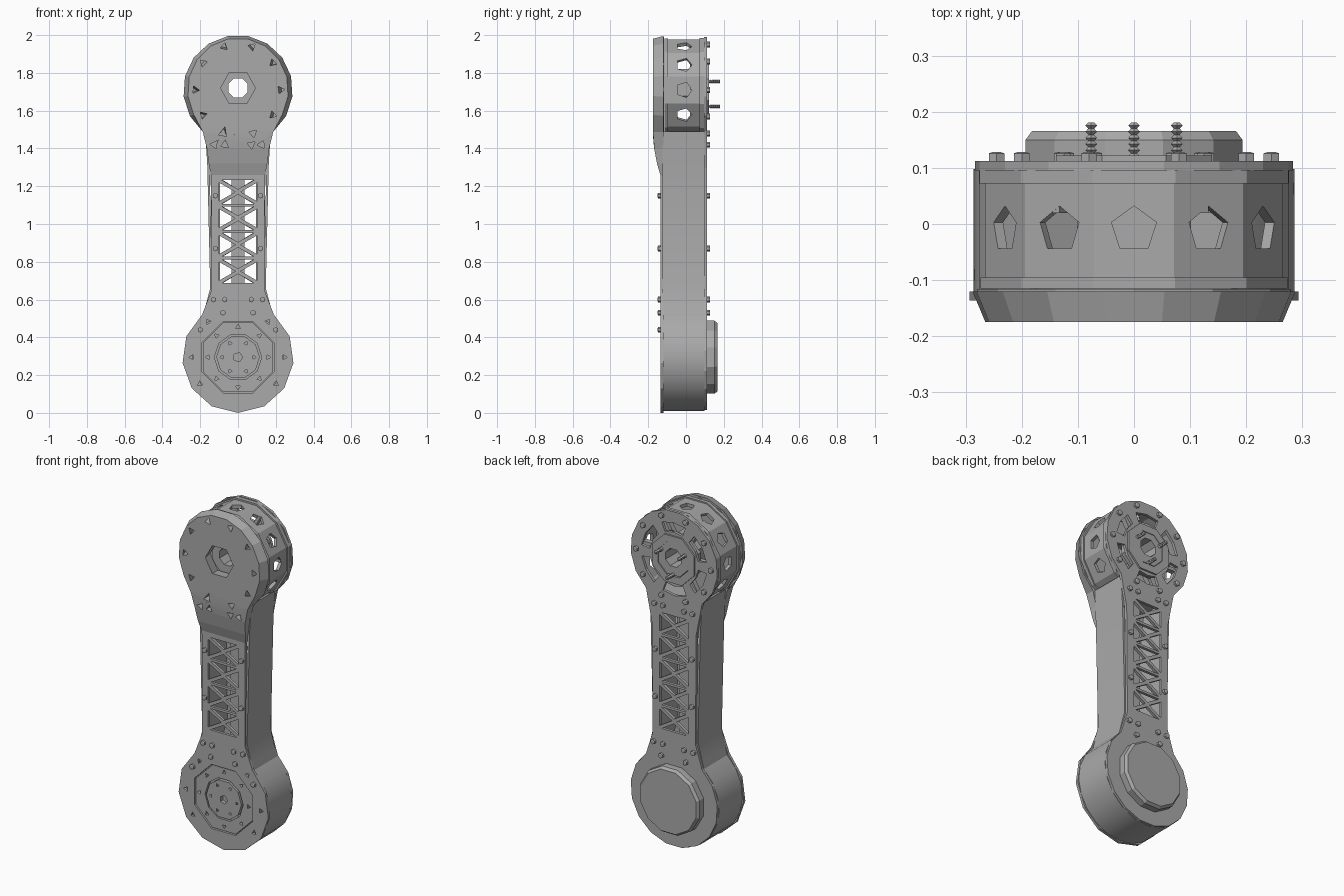
import bpy, bmesh, math
from math import sin, cos, pi, radians
from mathutils import Matrix, Vector

cube = bpy.data.objects.get("Cube")
if cube:
    bpy.data.objects.remove(cube)

grey = bpy.data.materials.new("machined grey")
grey.use_nodes = True
grey.diffuse_color = (0.4, 0.4, 0.4, 1)
grey.node_tree.nodes["Principled BSDF"].inputs["Base Color"].default_value = grey.diffuse_color

UP, LOW = 1.71, 0.295      # heights of the two joint axes
RU, RL = 0.29, 0.295       # joint plate radii


def add(name, mesh):
    ob = bpy.data.objects.new(name, mesh)
    bpy.context.scene.collection.objects.link(ob)
    mesh.materials.clear()
    mesh.materials.append(grey)
    return ob


def bake(ob):
    """Apply the modifiers of an object."""
    bpy.context.view_layer.update()
    ob.data = bpy.data.meshes.new_from_object(ob.evaluated_get(bpy.context.evaluated_depsgraph_get()))
    ob.modifiers.clear()


def arc(cz, r, a0, a1, n):
    angles = [radians(a0 + (a1 - a0) * i / n) for i in range(n + 1)]
    return [(r * cos(a), cz + r * sin(a)) for a in angles]


def ngon(x, z, r, n=3, turn=0.0):
    return [(x + r * cos(turn + 2 * pi * i / n), z + r * sin(turn + 2 * pi * i / n)) for i in range(n)]


def sector(cz, r0, r1, a0, a1):
    return arc(cz, r1, a0, a1, 2) + arc(cz, r0, a1, a0, 2)


def plate(name, outline, holes, y0, y1):
    """Flat plate in the xz plane with cut-outs."""
    cu = bpy.data.curves.new(name, 'CURVE')
    cu.dimensions, cu.fill_mode, cu.extrude = '2D', 'BOTH', (y1 - y0) / 2
    for loop in [outline] + holes:
        sp = cu.splines.new('POLY')
        sp.points.add(len(loop) - 1)
        sp.use_cyclic_u = True
        for p, (x, z) in zip(sp.points, loop):
            p.co = (x, z, 0, 1)
    tmp = bpy.data.objects.new("temp", cu)
    bpy.context.scene.collection.objects.link(tmp)
    bpy.context.view_layer.update()
    mesh = bpy.data.meshes.new_from_object(tmp.evaluated_get(bpy.context.evaluated_depsgraph_get()))
    bpy.data.objects.remove(tmp)
    bm = bmesh.new()
    bm.from_mesh(mesh)
    for v in bm.verts:
        x, z, t = v.co
        v.co = (x, (y0 + y1) / 2 + t, z)
    bmesh.ops.remove_doubles(bm, verts=bm.verts, dist=1e-5)
    bmesh.ops.recalc_face_normals(bm, faces=bm.faces)
    for f in bm.faces:
        f.smooth = False
    bm.to_mesh(mesh)
    bm.free()
    return add(name, mesh)


def lathe(name, profile, n, x, z, closed=False):
    """Spin a (radius, y) profile round an axis along y."""
    bm = bmesh.new()
    rows = [[bm.verts.new((x + r * cos((i + .5) * 2 * pi / n), y, z + r * sin((i + .5) * 2 * pi / n)))
             for i in range(n)] for r, y in profile]
    pairs = list(zip(rows, rows[1:])) + ([(rows[-1], rows[0])] if closed else [])
    for a, b in pairs:
        for i in range(n):
            j = (i + 1) % n
            bm.faces.new((a[i], a[j], b[j], b[i]))
    if not closed:
        bm.faces.new(rows[0])
        bm.faces.new(rows[-1])
    bmesh.ops.recalc_face_normals(bm, faces=bm.faces)
    mesh = bpy.data.meshes.new(name)
    bm.to_mesh(mesh)
    bm.free()
    return add(name, mesh)


def ring(name, r0, r1, y0, y1, n, z):
    return lathe(name, [(r0, y0), (r1, y0), (r1, y1), (r0, y1)], n, 0, z, True)


def truss(z0, cells, half, step=0.14, bar=0.014):
    """Triangular cut-outs that leave crossed bars in each cell."""
    out = []
    for k in range(cells):
        a, b = z0 + k * step + bar / 2, z0 + (k + 1) * step - bar / 2
        m = (a + b) / 2
        for s in (-1, 1):
            out.append([(s * half, a + bar), (s * half, b - bar), (s * bar, m)])
        out.append([(-half + bar, b), (half - bar, b), (0, m + bar)])
        out.append([(-half + bar, a), (half - bar, a), (0, m - bar)])
    return out


# Upper front cover with a chamfered rim and a tongue that slopes to the arm
rim_spots = [(s * x, z) for s in (-1, 1) for x, z in
             ((.08, 1.95), (.2, 1.86), (.245, 1.71), (.2, 1.57), (.08, 1.48))]
tongue_spots = [(s * x, 1.42) for s in (-1, 1) for x in (.07, .125)]
cover_line = arc(UP, RU, -50, 230, 13) + [(-.165, 1.4), (-.155, 1.32), (-.14, 1.24),
                                          (.14, 1.24), (.155, 1.32), (.165, 1.4)]
cover = plate("upper_front_cover", cover_line,
              [ngon(0, 1.72, .1, 6)] + [ngon(x, z, .024, 3, x * 9) for x, z in rim_spots + tongue_spots],
              -.175, -.12)
for v in cover.data.vertices:
    if v.co.y < -.15:
        d = max(0, min(1, (1.5 - v.co.z) / .26))
        v.co.y += .045 * d * d
        if v.co.z > 1.5:
            v.co.x *= .92
            v.co.z = UP + (v.co.z - UP) * .95
plate("upper_cover_lip", arc(UP, .28, 0, 330, 11), [ngon(0, 1.72, .1, 6)], -.128, -.116)

# Upper drum with pentagonal windows
drum = ring("upper_drum", .255, .275, -.115, .095, 12, UP)
bm = bmesh.new()
for i in range(12):
    a = i * pi / 6
    if sin(a) > -.6:
        turn = Matrix.Rotation(-a, 4, 'Y') @ Matrix.Rotation(pi / 2, 4, 'Y')
        spot = Matrix.Translation(Vector((.265 * cos(a), -.01, UP + .265 * sin(a))))
        bmesh.ops.create_cone(bm, cap_ends=True, segments=5, radius1=.042, radius2=.042,
                              depth=.08, matrix=spot @ turn)
mesh = bpy.data.meshes.new("window_cutter")
bm.to_mesh(mesh)
bm.free()
cutter = add("window_cutter", mesh)
cutter.hide_render = True
mod = drum.modifiers.new("windows", 'BOOLEAN')
mod.object, mod.operation, mod.solver = cutter, 'DIFFERENCE', 'EXACT'
bake(drum)
bpy.data.objects.remove(cutter)
ring("drum_front_rim", .25, .283, -.115, -.095, 12, UP)
ring("drum_back_rim", .25, .285, .072, .096, 12, UP)
ring("drum_inner_disc", .08, .26, -.09, -.078, 12, UP)

# Hub, bearing collar and threaded studs
ring("upper_hub", .055, .11, -.1, .118, 8, 1.72)
ring("hub_collar", .105, .15, .06, .122, 8, UP)
for i in range(3):
    a = -pi / 2 + i * 2 * pi / 3
    thread = [(.006 + .006 * (k % 2), .115 + .0055 * k) for k in range(13)]
    lathe("threaded_stud", thread, 6, .088 * cos(a), UP + .088 * sin(a))
for i in range(6):
    a = i * pi / 3
    ends = [ngon(.18 * cos(a), UP + .18 * sin(a), .085, 4, a + t) for t in (0,)][0]
    flat = [(ends[0]), (ends[0][0] - .02 * sin(a), ends[0][1] + .02 * cos(a)),
            (ends[2][0] - .02 * sin(a), ends[2][1] + .02 * cos(a)), ends[2]]
    plate("hub_spoke", flat, [], .02, .05)

# Long back plate: ventilated joint end, truss neck, lower joint end
neck = [(-.145, 1.3), (-.14, .65)]
back_line = (arc(UP, RU - .005, -50, 230, 13) + neck + arc(LOW, RL - .01, 130, 410, 13)
             + [(-x, z) for x, z in reversed(neck)])
vents = [sector(UP, .16, .215, 60 * i + 8, 60 * i + 50) for i in range(6)]
plate("back_plate", back_line, [ngon(0, UP, .12, 8)] + vents + truss(.68, 5, .095), .095, .112)

# Front plate with truss neck and round lower opening
front_line = ([(.15, 1.44), (-.15, 1.44)] + [(-.142, 1.24), (-.14, .65)]
              + arc(LOW, RL, 130, 410, 10) + [(.14, .65), (.142, 1.24)])
lower_marks = [ngon(.245 * cos(a), LOW + .245 * sin(a), .016, 3, a)
               for a in [radians(d) for d in (0, 50, 130, 180, 215, 325)]]
plate("front_plate", front_line,
      [ngon(0, LOW, .205, 8, pi / 8)] + lower_marks + truss(.68, 4, .1), -.136, -.12)

# Arm spine behind the trusses
plate("arm_spine", [(-.035, .6), (.035, .6), (.035, 1.42), (-.035, 1.42)], [], -.02, .01)

# Side walls running round the lower housing and under the upper drum
right = [(.172, 1.485), (.157, 1.32), (.141, .66), (.17, .55)]
path = (right + arc(LOW, .28, 50, -230, 16) + [(-x, z) for x, z in reversed(right)]
        + arc(UP, .287, 236, 304, 6))
n = len(path)
mesh = bpy.data.meshes.new("side_walls")
mesh.from_pydata([(x, y, z) for y in (-.125, .098) for x, z in path], [],
                 [(i, (i + 1) % n, (i + 1) % n + n, i + n) for i in range(n)])
walls = add("side_walls", mesh)
mod = walls.modifiers.new("thickness", 'SOLIDIFY')
mod.thickness, mod.offset = .012, 0
bake(walls)
bm = bmesh.new()
bm.from_mesh(walls.data)
bmesh.ops.recalc_face_normals(bm, faces=bm.faces)
bm.to_mesh(walls.data)
bm.free()
bpy.ops.object.select_all(action='DESELECT')
walls.select_set(True)
bpy.context.view_layer.objects.active = walls
bpy.ops.object.shade_smooth_by_angle(angle=radians(25))

# Lower motor, its front face rings and its back cap
lathe("lower_motor", [(.25, -.112), (.25, .096)], 12, 0, LOW)
holes = [ngon(.16 * cos(a), LOW + .16 * sin(a), .014, 3, a) for a in [i * pi / 4 for i in range(8)]]
plate("motor_face", ngon(0, LOW, .2, 8, pi / 8), [ngon(0, LOW, .125, 10)] + holes, -.13, -.108)
holes = [ngon(.085 * cos(a), LOW + .085 * sin(a), .012, 3, a) for a in [i * pi / 3 for i in range(6)]]
plate("motor_core", ngon(0, LOW, .115, 10), [ngon(0, LOW, .025, 5)] + holes, -.133, -.108)
lathe("lower_back_cap", [(.2, .09), (.2, .15), (.188, .166)], 12, 0, LOW)

# Bolt heads on both faces
neck_bolts = [(.12, 1.15), (.12, .87), (.13, .6), (.07, .6), (.08, .53)]
lower_bolts = [(.2, .44)]
for s in (-1, 1):
    for x, z in neck_bolts + lower_bolts:
        lathe("front_bolt", [(.015, -.13), (.015, -.148), (.009, -.15)], 6, s * x, z)
    for x, z in neck_bolts + [(.07, 1.42), (.125, 1.42)]:
        lathe("back_bolt", [(.015, .11), (.015, .126), (.009, .128)], 6, s * x, z)
for x, z in rim_spots:
    lathe("back_rim_bolt", [(.016, .11), (.016, .126), (.009, .128)], 6, x, z)
